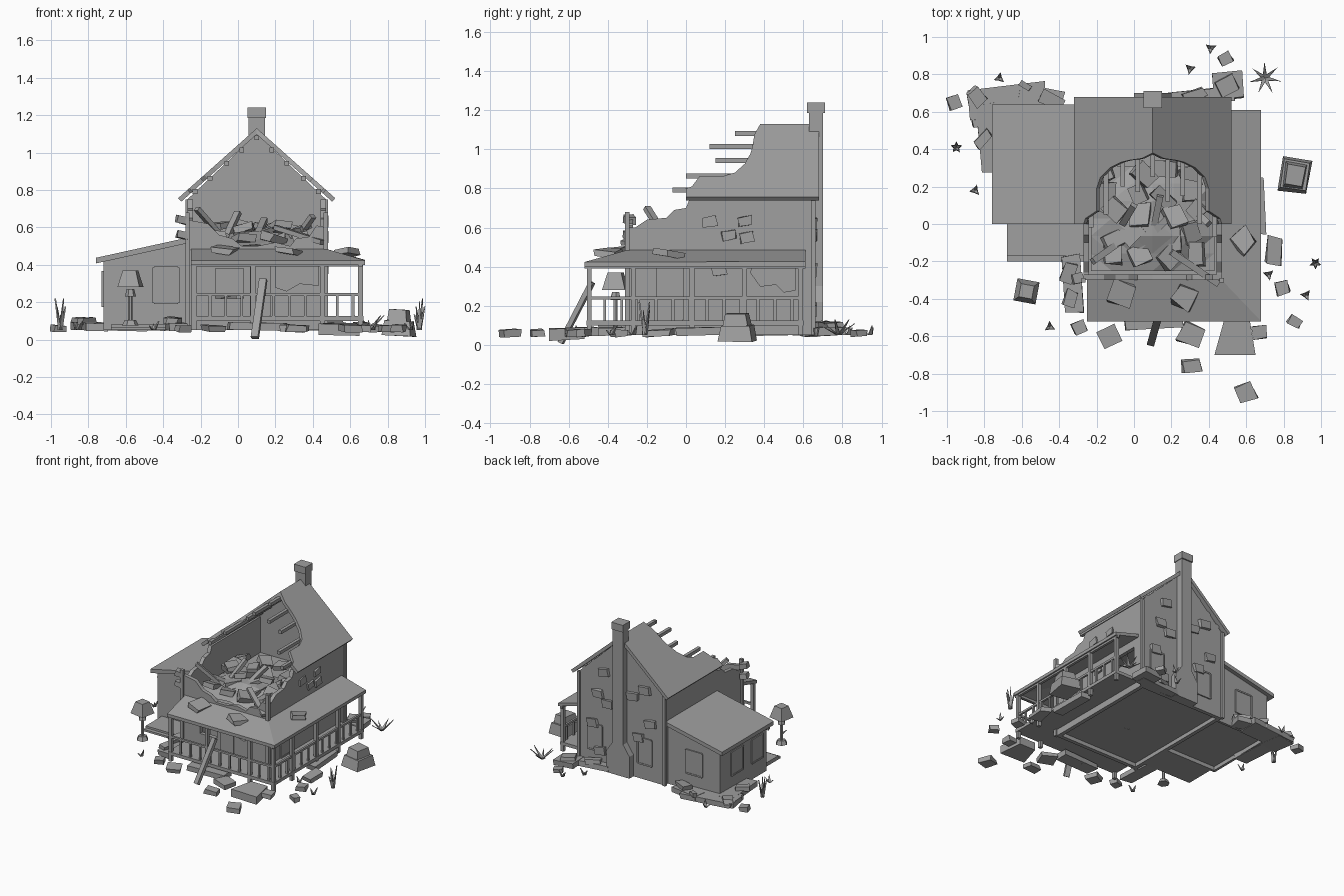
import bpy, bmesh, math, random
from mathutils import Vector, Euler

random.seed(4)
cube = bpy.data.objects.get("Cube")
if cube:
    bpy.data.objects.remove(cube)

grey = bpy.data.materials.new("weathered_grey")
grey.use_nodes = True
shade = (.35, .35, .35, 1)
grey.diffuse_color = shade
grey.node_tree.nodes["Principled BSDF"].inputs["Base Color"].default_value = shade


def finish(name, bm):
    bmesh.ops.recalc_face_normals(bm, faces=bm.faces)
    mesh = bpy.data.meshes.new(name)
    bm.to_mesh(mesh)
    bm.free()
    mesh.materials.append(grey)
    obj = bpy.data.objects.new(name, mesh)
    bpy.context.collection.objects.link(obj)
    return obj


def box(name, centre, size, turn=(0, 0, 0), rough=0, top=1):
    """Box with optional rotation, ragged corners and top scaling."""
    bm = bmesh.new()
    bmesh.ops.create_cube(bm, size=1)
    spin = Euler(turn)
    for v in bm.verts:
        scale = top if v.co.z > 0 else 1
        p = Vector((v.co.x * size[0] * scale, v.co.y * size[1] * scale, v.co.z * size[2]))
        p += Vector([random.uniform(-rough, rough) * s for s in size])
        p.rotate(spin)
        v.co = p + Vector(centre)
    return finish(name, bm)


def span(name, low, high):
    """Box given by two opposite corners."""
    low, high = Vector(low), Vector(high)
    return box(name, (low + high) / 2, high - low)


def bar(name, start, end, thick, wide=None):
    """Square beam between two points."""
    start, end = Vector(start), Vector(end)
    way = end - start
    turn = way.to_track_quat("Z", "Y").to_euler()
    return box(name, (start + end) / 2, (wide or thick, thick, way.length), turn)


def solid(name, bottom, offset):
    """Prism from an outline moved along an offset."""
    bm = bmesh.new()
    lower = [bm.verts.new(p) for p in bottom]
    upper = [bm.verts.new(Vector(p) + Vector(offset)) for p in bottom]
    bm.faces.new(lower)
    bm.faces.new(upper)
    count = len(lower)
    for i in range(count):
        j = (i + 1) % count
        bm.faces.new((lower[i], lower[j], upper[j], upper[i]))
    return finish(name, bm)


def wall_x(name, outline, y, depth):
    return solid(name, [(x, y, z) for x, z in outline], (0, depth, 0))


def wall_y(name, outline, x, depth):
    return solid(name, [(x, y, z) for y, z in outline], (depth, 0, 0))


def sheet(name, plan, height, drop):
    return solid(name, [(x, y, height(x, y)) for x, y in plan], drop)


def cut(target, cutters):
    """Cut openings out of a wall and drop the cutters."""
    bpy.context.view_layer.objects.active = target
    for cutter in cutters:
        mod = target.modifiers.new("opening", "BOOLEAN")
        mod.operation, mod.object, mod.solver = "DIFFERENCE", cutter, "EXACT"
        bpy.ops.object.modifier_apply(modifier=mod.name)
        bpy.data.objects.remove(cutter)


LEFT, RIGHT, FRONT, BACK, MID = -.27, .47, -.3, .65, .1
BASE, EAVE, RIDGE, PITCH = .05, .75, 1.13, .89

# House walls with a collapsed front
front = wall_x("front_wall", [(LEFT, BASE), (RIGHT, BASE), (RIGHT, .6), (.42, .61), (.38, .55), (.31, .54),
               (.28, .5), (.2, .52), (.1, .5), (.02, .5), (-.03, .54), (-.1, .56), (-.16, .62), (LEFT, .64)], FRONT, .03)
cut(front, [wall_x("hole", [(.2, .28), (.26, .26), (.33, .3), (.43, .29), (.43, .4), (.2, .4)], FRONT - .1, .3),
            span("window_hole", (-.12, FRONT - .1, .22), (.03, 0, .38))])
side_line = [(FRONT, BASE), (BACK, BASE), (BACK, EAVE), (.02, EAVE), (0, .7), (-.06, .69), (-.1, .65),
             (-.2, .64), (-.26, .6), (FRONT, .6)]
wall_y("left_wall", side_line, LEFT, .03)
right = wall_y("right_wall", side_line, RIGHT, -.03)
cut(right, [wall_y("hole", [(.33, .37), (.38, .3), (.46, .31), (.5, .27), (.56, .28), (.56, .4), (.34, .4)], .3, .4)])
wall_x("back_gable", [(LEFT, BASE), (RIGHT, BASE), (RIGHT, EAVE), (MID, RIDGE - .03), (LEFT, EAVE)], BACK, -.03)
span("ground_floor", (LEFT, FRONT, .08), (RIGHT, BACK, .11))
span("upper_floor", (LEFT, FRONT + .02, .44), (RIGHT, BACK, .47))
for x in (LEFT, RIGHT):
    span("front_corner_post", (x - .012, FRONT - .012, BASE), (x + .012, FRONT + .012, .68))
    span("back_corner_post", (x - .012, BACK - .012, BASE), (x + .012, BACK + .012, EAVE))

# Broken main roof and exposed purlins
edge = [(0, .38), (.06, .35), (.13, .34), (.17, .33), (.23, .3), (.28, .25), (.3, .19), (.3, .07), (.36, .03), (.37, 0),
        (.42, 0)]
for side in (-1, 1):
    plan = [(MID + side * d, y) for d, y in edge] + [(MID + side * .42, .68), (MID, .68)]
    inward = Vector((-side * PITCH, 0, -1)).normalized() * .025
    sheet("roof_slope", plan, lambda x, y: RIDGE - PITCH * abs(x - MID), inward)
    for d, start in ((.08, .12), (.16, .15), (.25, 0), (.33, -.07)):
        z = RIDGE - .045 - PITCH * d
        bar("purlin", (MID + side * d, start + .05 * (side < 0), z), (MID + side * d, BACK, z), .025)
bar("ridge_purlin", (MID, .25, RIDGE - .05), (MID, BACK, RIDGE - .05), .025)

# Chimney
span("chimney_shaft", (.055, .63, BASE), (.145, .7, 1.2))
span("chimney_cap", (.05, .62, 1.185), (.15, .71, 1.24))
wall_x("chimney_base", [(0, BASE), (.2, BASE), (.2, .22), (.145, .3), (.055, .3), (0, .22)], .63, .07)


# Hollow side wing
def wing_height(x, y):
    return .545 + .22 * (x - LEFT)


WING = -.72
for y in (.03, .59):
    wall_x("wing_wall", [(WING, BASE), (LEFT, BASE), (LEFT, .53), (WING, .42)], y, .02)
wall_y("wing_side_wall", [(.03, BASE), (.61, BASE), (.61, .42), (.03, .42)], WING, .02)
span("wing_floor", (WING, .03, .08), (LEFT, .61, .1))
sheet("wing_roof", [(-.76, 0), (LEFT, 0), (LEFT, .64), (-.76, .64)], wing_height, (0, 0, -.03))
span("wing_step", (-.68, -.17, BASE), (LEFT, .03, .08))
span("wing_lower_step", (-.68, -.2, BASE), (LEFT, -.17, .065))


def framed(name, centre, across, width, height):
    """Thin panel with four frame strips, lying across x or y."""
    for part, dx, dz, w, h, t in (("panel", 0, 0, width, height, .008), ("side", -width / 2, 0, .012, height, .015),
                                  ("side", width / 2, 0, .012, height, .015), ("rail", 0, height / 2, width, .012, .015),
                                  ("rail", 0, -height / 2, width, .012, .015)):
        shift = Vector((dx, 0, dz)) if across == "x" else Vector((0, dx, dz))
        size = (w, t, h) if across == "x" else (t, w, h)
        box(name + "_" + part, Vector(centre) + shift, size)


framed("wing_door", (-.385, .028, .29), "x", .13, .19)
framed("wing_back_window", (-.5, .612, .27), "x", .14, .18)
for y in (.15, .4):
    framed("wing_side_window", (WING - .002, y, .27), "y", .14, .18)
for x in (-.1, .33):
    framed("back_window", (x, BACK + .002, .27), "x", .12, .2)
framed("porch_front_door", (.12, FRONT - .002, .26), "x", .1, .26)
framed("porch_side_door", (RIGHT + .002, -.08, .26), "y", .13, .26)

# Wraparound porch
EDGE, END, START = .68, .61, -.52


def porch_height(x, y):
    return .485 - .28 * max(x - RIGHT, FRONT - y, 0)


drop = (0, 0, -.025)
sheet("porch_front_roof", [(-.25, START), (EDGE, START), (RIGHT, FRONT), (-.25, FRONT)], porch_height, drop)
sheet("porch_side_roof", [(EDGE, START), (EDGE, END), (RIGHT, END), (RIGHT, FRONT)], porch_height, drop)
span("porch_front_floor", (-.25, START + .01, .1), (EDGE - .01, FRONT, .125))
span("porch_side_floor", (RIGHT, FRONT, .1), (EDGE - .01, END - .01, .125))
RAIL_X, RAIL_Y = EDGE - .025, START + .025
span("porch_front_beam", (-.25, RAIL_Y - .01, .39), (EDGE - .02, RAIL_Y + .01, .41))
span("porch_side_beam", (RAIL_X - .01, START, .39), (RAIL_X + .01, END, .41))
for x in (-.235, .08, .45, RAIL_X):
    bar("porch_front_post", (x, RAIL_Y, BASE), (x, RAIL_Y, .4), .025)
for y in (-.27, .03, .3, .585):
    bar("porch_side_post", (RAIL_X, y, BASE), (RAIL_X, y, .4), .025)
bar("front_rail", (-.235, RAIL_Y, .24), (RAIL_X, RAIL_Y, .24), .016)
bar("side_rail", (RAIL_X, RAIL_Y, .24), (RAIL_X, .585, .24), .016)
for i in range(10):
    x = -.15 + i * .085
    bar("front_baluster", (x, RAIL_Y, .125), (x, RAIL_Y, .24), .014)
for i in range(12):
    y = RAIL_Y + .08 + i * .087
    bar("side_baluster", (RAIL_X, y, .125), (RAIL_X, y, .24), .014)
bar("leaning_plank", (.09, -.64, .01), (.135, -.48, .32), .025, .04)

# Rubble heap on the collapsed upper floor
bm = bmesh.new()
bmesh.ops.create_grid(bm, x_segments=6, y_segments=6, size=.5)
for v in bm.verts:
    rise = .09 * (1 - (2 * v.co.x) ** 2) * (1 - (2 * v.co.y) ** 2)
    v.co = (MID + v.co.x * .66, .03 + v.co.y * .56, .48 + rise + random.uniform(0, .03))
bmesh.ops.triangulate(bm, faces=bm.faces)
finish("rubble_heap", bm)
for i in range(20):
    x, y = -.13 + (i % 4) * .155, -.17 + (i // 4) * .11
    spot = (x + random.uniform(-.04, .04), y + random.uniform(-.03, .03), random.uniform(.53, .57) + .04 * (y > 0))
    size = [random.uniform(.07, .12), random.uniform(.08, .15), random.uniform(.03, .05)]
    box("floor_rubble", spot, size, [random.uniform(-.35, .35), random.uniform(-.35, .35), i % 3 * .4], .08)
for a, b in (((-.22, -.2, .7), (-.08, -.1, .54)), ((-.06, 0, .55), (0, .1, .68)), ((.1, -.05, .55), (.14, .15, .64)),
             ((.2, -.15, .6), (.45, -.32, .52)), ((0, -.15, .52), (.2, .05, .6)), ((.3, .1, .52), (.4, 0, .66))):
    bar("fallen_beam", a, b, .025, .035)
for x, y in ((-.1, -.1), (.1, 0), (.3, -.15), (.35, .45)):
    box("room_debris", (x, y, .16), (.14, .12, .14), (0, 0, x * 9), .1)

# Loose stones around the site
solid("corner_stone", [(.43, -.7, .025), (.65, -.7, .02), (.62, -.52, .03), (.48, -.52, .03)], (0, 0, .06))
for x, y, w, d, turn in ((.6, -.9, .09, .09, .4), (.31, -.59, .13, .12, -.4), (.31, -.76, .1, .07, .1),
                         (-.13, -.6, .1, .09, .5), (.86, -.52, .07, .05, -.5), (.79, -.34, .07, .07, .3),
                         (.75, -.14, .08, .14, -.1), (.67, -.58, .07, .07, .1), (-.29, -.55, .07, .06, .4),
                         (-.96, .65, .07, .07, .4), (.49, .88, .07, .06, .5)):
    box("loose_stone", (x, y, .06), (w, d, .035), (.05, .03, turn), .1)
for x, y in ((-.07, -.37), (.27, -.39), (.58, -.09)):
    box("roof_stone", (x, y, porch_height(x, y) + .012), (.11, .11, .03), (.1, .1, x * 4), .15)
for x, y, w, d, turn in ((-.68, .66, .4, .16, .1), (-.77, .46, .12, .36, .1), (-.5, .68, .24, .1, -.2),
                         (-.33, -.32, .1, .3, .08), (.36, .68, .34, .08, .1), (.5, .74, .16, .14, .1),
                         (-.8, .62, .16, .18, .2), (.1, -.51, .3, .1, .06), (.66, .1, .08, .3, .05)):
    box("rubble_slab", (x, y, .07), (w, d, .04), (.02, .02, turn), .04)
for x, y, w, d in ((-.84, .68, .09, .07), (-.58, .74, .06, .03), (-.44, .66, .12, .07), (-.81, .45, .05, .1),
                   (-.34, -.4, .06, .09), (-.35, -.26, .06, .1), (.5, .74, .1, .08), (.32, .69, .12, .05)):
    box("rubble_brick", (x, y, .1), (w, d, .035), (.05, .08, x), .1)
for size, z, tall in ((.16, .06, .08), (.11, .13, .06)):
    box("stacked_block", (.86, .26, z), (size, size + .02, tall), (0, .06, -.15), .03, .85)

# Bricks standing out of the plaster
for y, z in ((.12, .63), (.22, .56), (.3, .63), (.31, .55), (.17, .38)):
    box("side_brick", (RIGHT + .003, y, z), (.02, .07, .05), (.15, 0, 0), .1)
for x, z in ((-.1, .75), (.0, .68), (.25, .8), (.3, .62), (.22, .56), (-.15, .5), (.35, .38), (-.05, .37), (.28, .18)):
    box("back_brick", (x, BACK + .005, z), (.09, .03, .06), (0, .15, 0), .1)
for z in (.64, .56):
    box("corner_brick", (LEFT - .03, -.29, z), (.06, .05, .04), (0, .2, .2), .1)

# Standing lamp
for name, z, low, high, tall in (("foot", .09, .045, .03, .03), ("stem", .17, .012, .012, .16),
                                 ("bulb", .25, .03, .02, .04), ("shade", .325, .085, .05, .09)):
    bm = bmesh.new()
    bmesh.ops.create_cone(bm, cap_ends=True, segments=4 if name == "shade" else 6, radius1=low, radius2=high, depth=tall)
    lamp = finish("lamp_" + name, bm)
    lamp.location, lamp.rotation_euler = (-.575, -.36, z), (0, 0, .6)


# Grass tufts and a spiky plant
def tuft(name, x, y, count, reach, tall):
    for i in range(count):
        a = math.tau * i / count + x
        way = Vector((math.cos(a), math.sin(a), 0))
        root, tip = Vector((x, y, BASE)), Vector((x, y, BASE + tall * (1 - .25 * (i % 3)))) + way * reach
        side = Vector((-way.y, way.x, 0)) * .012
        solid(name, [root - side, root + side, tip], way * .008)


for x, y in ((-.95, .41), (.97, -.21)):
    tuft("tall_grass", x, y, 5, .025, .17)
for x, y in ((-.72, .78), (.41, .94), (.3, .83), (-.85, .18), (.92, -.38), (-.45, -.55), (.72, -.27)):
    tuft("grass_tuft", x, y, 3, .025, .05)
tuft("spiky_plant", .7, .78, 7, .08, .08)
